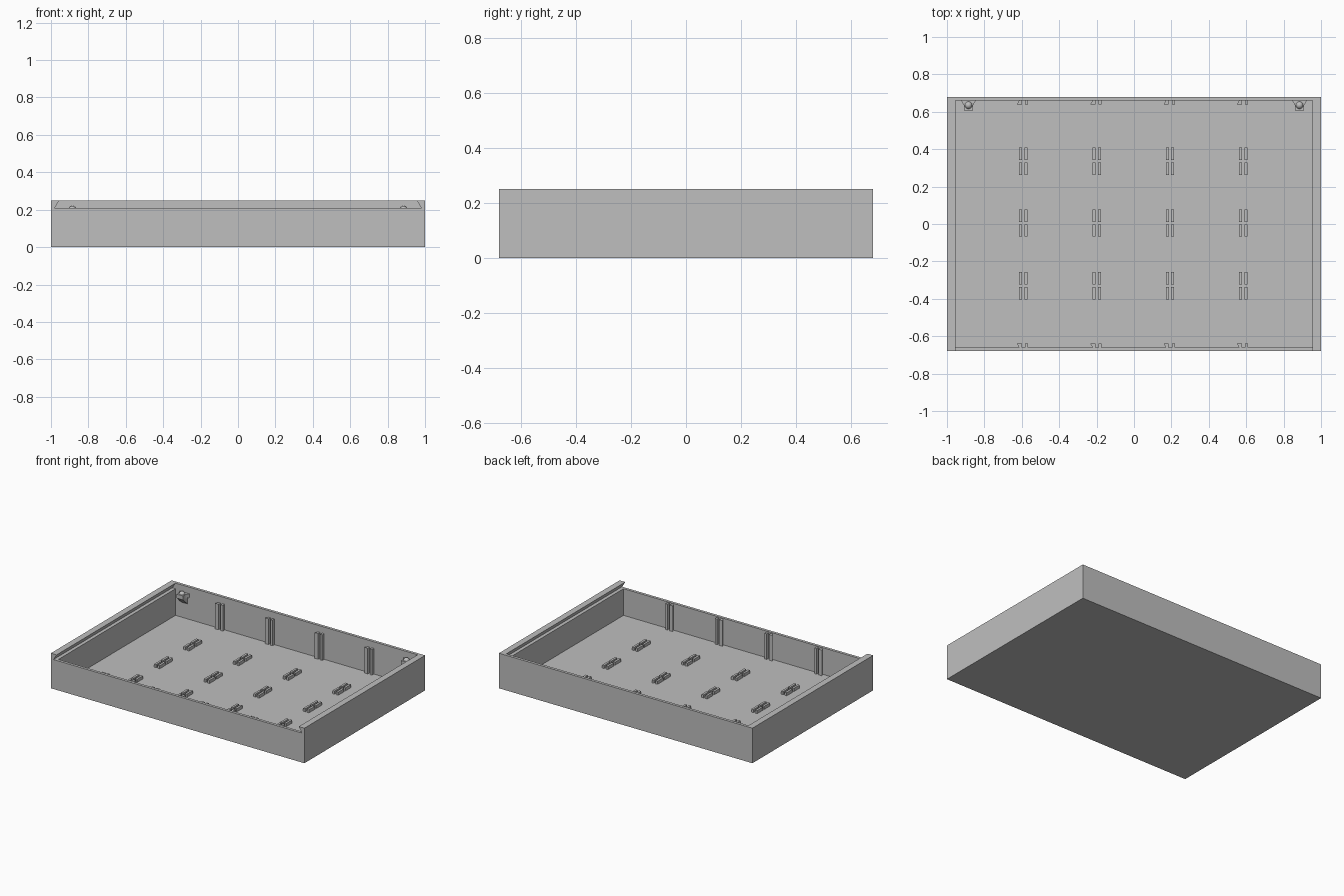
import bpy, bmesh, math
from mathutils import Vector

if "Cube" in bpy.data.objects:
    bpy.data.objects.remove(bpy.data.objects["Cube"])

grey = bpy.data.materials.new("plain grey")
grey.diffuse_color = (0.52, 0.52, 0.52, 1)
grey.use_nodes = True
grey.node_tree.nodes["Principled BSDF"].inputs["Base Color"].default_value = grey.diffuse_color


def make_object(name, bm):
    bmesh.ops.recalc_face_normals(bm, faces=bm.faces)
    mesh = bpy.data.meshes.new(name)
    bm.to_mesh(mesh)
    bm.free()
    mesh.materials.append(grey)
    ob = bpy.data.objects.new(name, mesh)
    bpy.context.collection.objects.link(ob)
    return ob


def prism(bm, points, offset):
    """Extrude a closed 3D outline along an offset."""
    face = bm.faces.new([bm.verts.new(p) for p in points])
    ext = bmesh.ops.extrude_face_region(bm, geom=[face])
    verts = [g for g in ext["geom"] if isinstance(g, bmesh.types.BMVert)]
    bmesh.ops.translate(bm, verts=verts, vec=Vector(offset))


def box(bm, x0, x1, y0, y1, z0, z1):
    prism(bm, [(x0, y0, z0), (x1, y0, z0), (x1, y1, z0), (x0, y1, z0)],
          (0, 0, z1 - z0))


def box_object(name, *size):
    bm = bmesh.new()
    box(bm, *size)
    return make_object(name, bm)


# Tray body, with cutters for the cavity and the dovetail lid slot
FLOOR, LEDGE, TOP = 0.02, 0.21, 0.25
body = box_object("tray_body", -1, 1, -0.68, 0.68, 0, TOP)
cavity = box_object("cavity_cutter", -0.955, 0.955, -0.66, 0.66, FLOOR, 0.3)
bm = bmesh.new()
prism(bm, [(-0.98, -0.72, LEDGE), (0.98, -0.72, LEDGE),
           (0.949, -0.72, 0.26), (-0.949, -0.72, 0.26)], (0, 1.38, 0))
slot = make_object("lid_slot_cutter", bm)
for cutter in (cavity, slot):
    mod = body.modifiers.new(cutter.name, 'BOOLEAN')
    mod.operation = 'DIFFERENCE'
    mod.solver = 'EXACT'
    mod.object = cutter
    cutter.hide_render = True
    cutter.hide_viewport = True

COLUMNS = (-0.59, -0.197, 0.195, 0.587)

# Divider guides: paired strips on the floor
bm = bmesh.new()
for x in COLUMNS:
    for y in (0.335, 0.005, -0.33):
        for dx in (-0.017, 0.012):
            for dy in (-0.04, 0.04):
                box(bm, x + dx - 0.008, x + dx + 0.008,
                    y + dy - 0.033, y + dy + 0.033, FLOOR - 0.002, 0.042)
make_object("floor_guides", bm)

# Divider guides: paired ribs on the front and back walls
for name, s in (("back_wall_ribs", 1), ("front_wall_ribs", -1)):
    bm = bmesh.new()
    for x in COLUMNS:
        left = [(-0.037, 0.638), (-0.01, 0.638), (-0.01, 0.662), (-0.024, 0.662)]
        right = [(0.007, 0.638), (0.023, 0.638), (0.023, 0.662), (0.007, 0.662)]
        for outline in (left, right):
            prism(bm, [(x + px, s * py, FLOOR - 0.002) for px, py in outline],
                  (0, 0, 0.205 - FLOOR))
    make_object(name, bm)

# Corner catches: flared bracket with a sloped underside and a round bump
for name, s in (("left", -1), ("right", 1)):
    bm = bmesh.new()
    cx = s * 0.885
    outline = [(-0.04, 0.662), (-0.025, 0.635), (-0.025, 0.608),
               (0.025, 0.608), (0.025, 0.635), (0.04, 0.662)]
    prism(bm, [(cx + px, py, 0.175) for px, py in outline], (0, 0, 0.028))
    prism(bm, [(cx - 0.025, 0.608, 0.175), (cx - 0.025, 0.662, 0.175),
               (cx - 0.025, 0.662, 0.125)], (0.05, 0, 0))
    make_object(name + "_catch_bracket", bm)
    bpy.ops.mesh.primitive_uv_sphere_add(segments=24, ring_count=12, radius=0.02,
                                         location=(cx, 0.635, 0.2))
    bump = bpy.context.object
    bump.name = name + "_catch_bump"
    bump.data.materials.append(grey)
    bpy.ops.object.shade_smooth_by_angle(angle=math.radians(40))
